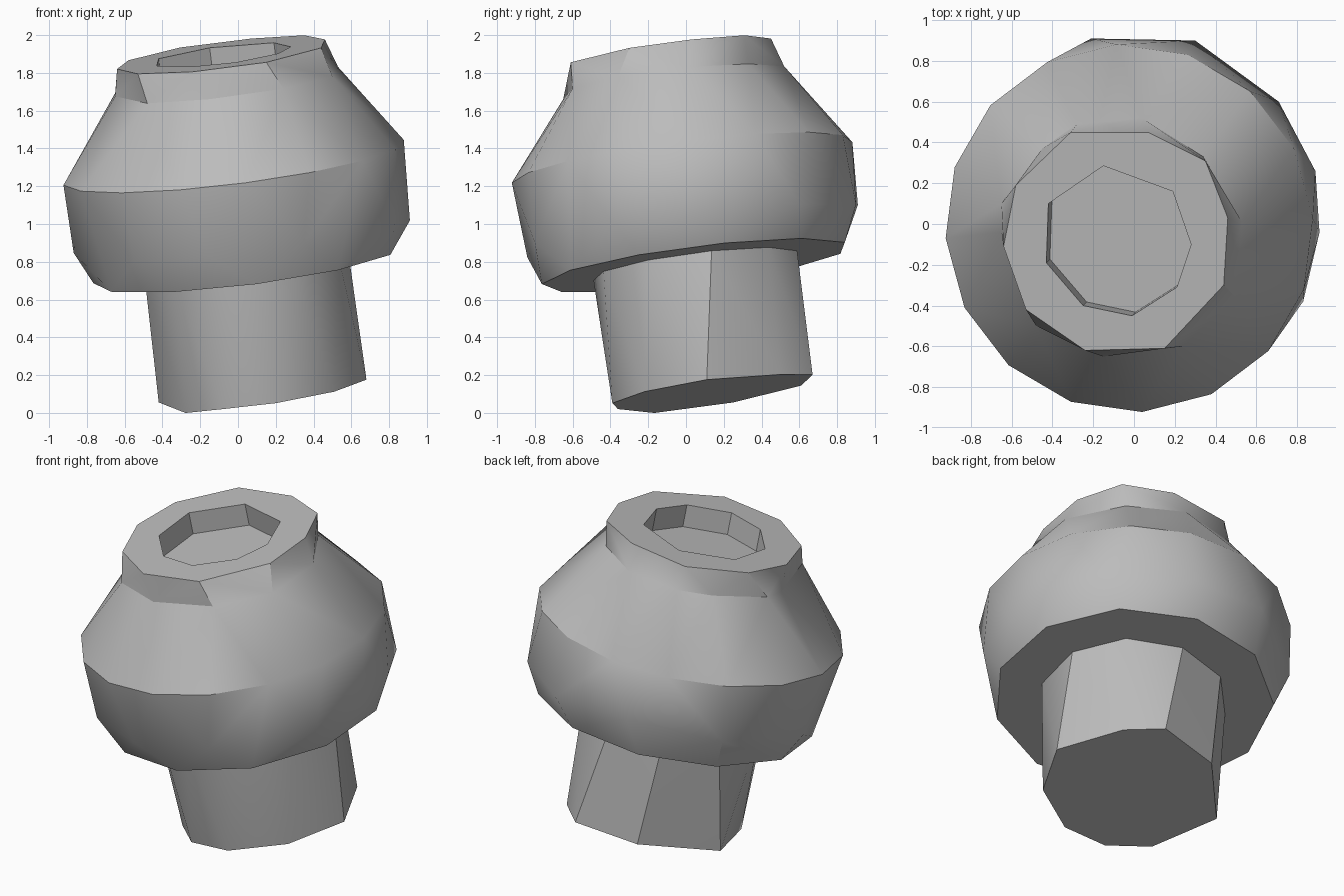
import bpy, bmesh, math
from mathutils import Vector

cube = bpy.data.objects.get("Cube")
if cube:
    bpy.data.objects.remove(cube, do_unlink=True)

# The whole turned shape leans along one axis
BASE = Vector((0.13, 0.135, 0.11))
AXIS = Vector((-0.124, -0.126, 0.984)).normalized()
SIDE = (Vector((1, 0, 0)) - AXIS * AXIS.x).normalized()
DEPTH = AXIS.cross(SIDE)

bm = bmesh.new()


def on_plane(x, y, t):
    """Point above (x, y) on the plane at distance t along the leaning axis."""
    rise = t - AXIS.x * (x - BASE.x) - AXIS.y * (y - BASE.y)
    return Vector((x, y, BASE.z + rise / AXIS.z))


def outline(points, t):
    return [bm.verts.new(on_plane(x, y, t)) for x, y in points]


def polygon(radius, t, sides, phase):
    ring = []
    for i in range(sides):
        a = math.radians(phase) + math.tau * i / sides
        offset = SIDE * math.cos(a) + DEPTH * math.sin(a)
        ring.append(bm.verts.new(BASE + AXIS * t + offset * radius))
    return ring


def skin(lower, upper, between=()):
    """Wrap a faceted wall between two rings and leave both ends open."""
    old = set(bm.faces)
    bmesh.ops.convex_hull(bm, input=[*lower, *upper, *between])
    caps = [f for f in bm.faces if f not in old and
            any(all(v in ring for v in f.verts) for ring in (lower, upper))]
    bmesh.ops.delete(bm, geom=caps, context='FACES_ONLY')


def loop_edges(ring):
    edges = []
    for a, b in zip(ring, ring[1:] + ring[:1]):
        edges.append(bm.edges.get((a, b)) or bm.edges.new((a, b)))
    return edges


def annulus(outer, inner):
    bmesh.ops.triangle_fill(bm, use_beauty=True, normal=AXIS,
                            edges=loop_edges(outer) + loop_edges(inner))


# Stem
foot = outline([(-.28, -.17), (-.08, -.36), (.2, -.39), (.51, -.22), (.68, .11),
                (.5, .5), (.32, .67), (-.08, .61), (-.42, .25)], 0)
foot[0].co -= AXIS * 0.02
stem_top = polygon(0.55, 0.68, 10, 10)
skin(foot, stem_top)
bm.faces.new(foot)

# Rounded belly with an uneven middle
belly_low = polygon(0.82, 0.68, 11, 12)
belly_mid = [bm.verts.new(on_plane(*p)) for p in (
    (.91, -.04, .82), (.89, .26, .89), (.71, .6, .85), (.3, .9, .86),
    (-.21, .91, .92), (-.68, .6, .88), (-.87, .05, .86), (-.55, -.65, .87),
    (-.15, -.84, .86), (.35, -.8, .87), (.83, -.38, .85))]
shoulder = polygon(0.91, 1.235, 16, 4)
skin(belly_low, shoulder, belly_mid)
annulus(belly_low, stem_top)

# Sloping shoulder and short neck
neck = outline([(-.65, -.04), (-.65, .1), (-.45, .37), (-.28, .49), (.04, .52),
                (.34, .33), (.53, .01), (.5, -.36), (.24, -.6), (-.15, -.65),
                (-.48, -.5)], 1.66)
rim = outline([(-.31, .45), (.07, .45), (.35, .31), (.46, .03), (.44, -.3),
               (.15, -.61), (-.24, -.62), (-.53, -.42), (-.64, -.11),
               (-.58, .19)], 1.81)
skin(shoulder, neck)
skin(neck, rim)

# Recess in the top
mouth = outline([(-.42, .1), (-.43, -.19), (-.25, -.4), (-.01, -.45),
                 (.21, -.31), (.28, -.1), (.19, .16), (-.15, .285)], 1.81)
floor = [bm.verts.new(v.co - AXIS * 0.14) for v in mouth]
skin(floor, mouth)
annulus(rim, mouth)
bm.faces.new(floor)

bmesh.ops.recalc_face_normals(bm, faces=bm.faces)
mesh = bpy.data.meshes.new("leaning_knob")
bm.to_mesh(mesh)
bm.free()
knob = bpy.data.objects.new("leaning_knob", mesh)
bpy.context.collection.objects.link(knob)

# Plain grey material
grey = bpy.data.materials.new("plain grey")
grey.use_nodes = True
colour = (0.5, 0.5, 0.5, 1)
grey.diffuse_color = colour
grey.node_tree.nodes["Principled BSDF"].inputs["Base Color"].default_value = colour
mesh.materials.append(grey)

# Soft facets with crisp rims
bpy.ops.object.select_all(action='DESELECT')
knob.select_set(True)
bpy.context.view_layer.objects.active = knob
bpy.ops.object.shade_smooth_by_angle(angle=math.radians(30))
